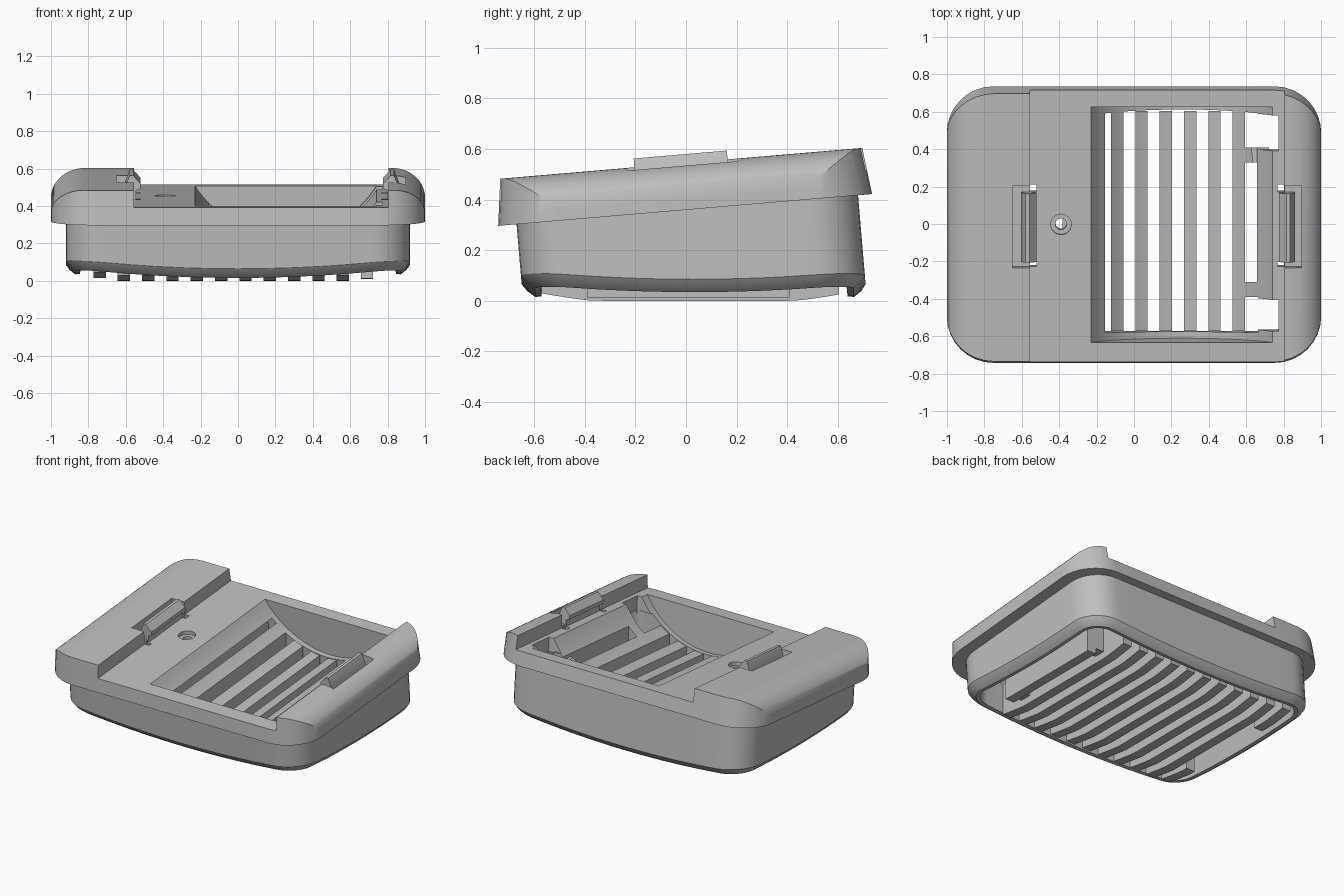
import bpy, bmesh, math
from mathutils import Matrix, Vector

cube = bpy.data.objects.get("Cube")
if cube:
    bpy.data.objects.remove(cube, do_unlink=True)

grey = bpy.data.materials.new("plain grey")
grey.use_nodes = True
colour = (0.52, 0.52, 0.52, 1)
grey.diffuse_color = colour
grey.node_tree.nodes["Principled BSDF"].inputs["Base Color"].default_value = colour

# The upper tray leans forward; its local z = 0 is the top of the raised ends
SLOPE = 0.085
TILT = Matrix.Translation((0, 0, 0.545)) @ Matrix.Rotation(math.atan(SLOPE), 4, 'X')
FLAT = Matrix.Identity(4)
FLOOR, UNDER, CEILING = -0.09, -0.185, -0.175


def add_loft(bm, rings):
    """Skin a list of equal-length point rings and cap both ends."""
    vs = [[bm.verts.new(p) for p in r] for r in rings]
    n = len(vs[0])
    for a, b in zip(vs, vs[1:]):
        for i in range(n):
            bm.faces.new((a[i], a[(i + 1) % n], b[(i + 1) % n], b[i]))
    bm.faces.new(vs[0])
    bm.faces.new(vs[-1])


def make(name, lofts, matrix=FLAT):
    bm = bmesh.new()
    for rings in lofts:
        add_loft(bm, rings)
    bm.transform(matrix)
    bmesh.ops.recalc_face_normals(bm, faces=bm.faces)
    mesh = bpy.data.meshes.new(name)
    bm.to_mesh(mesh)
    bm.free()
    mesh.materials.append(grey)
    ob = bpy.data.objects.new(name, mesh)
    bpy.context.collection.objects.link(ob)
    return ob


def along_y(profile, y0, y1):
    return [[(x, y, z) for x, z in profile] for y in (y0, y1)]


def along_x(profile, x0, x1):
    return [[(x, y, z) for y, z in profile] for x in (x0, x1)]


def box(x0, x1, y0, y1, z0, z1):
    return along_y([(x0, z0), (x1, z0), (x1, z1), (x0, z1)], y0, y1)


def disc(x, y, r, z0, z1, n=32):
    turn = [math.tau * i / n for i in range(n)]
    return [[(x + r * math.cos(a), y + r * math.sin(a), z) for a in turn] for z in (z0, z1)]


def arc(cx, cz, rx, rz, a0, a1, n):
    steps = [math.radians(a0 + (a1 - a0) * i / n) for i in range(n + 1)]
    return [(cx + rx * math.cos(a), cz + rz * math.sin(a)) for a in steps]


def rounded_rect(hx, hy, r, n=8, side=10):
    """Outline with arcs at the corners and subdivided straight sides."""
    corners = []
    for i, (sx, sy) in enumerate(((1, 1), (-1, 1), (-1, -1), (1, -1))):
        corners.append(arc(sx * (hx - r), sy * (hy - r), r, r, 90 * i, 90 * i + 90, n))
    pts = []
    for c, nxt in zip(corners, corners[1:] + corners[:1]):
        pts += c
        a, b = Vector(c[-1]), Vector(nxt[0])
        pts += [tuple(a.lerp(b, k / side)) for k in range(1, side)]
    return pts


def boolean(ob, cutter, operation='DIFFERENCE'):
    mod = ob.modifiers.new("cut", 'BOOLEAN')
    mod.operation, mod.object, mod.solver = operation, cutter, 'EXACT'
    bpy.context.view_layer.objects.active = ob
    bpy.ops.object.modifier_apply(modifier=mod.name)


# Tray: cross-section with two raised rounded ends, trimmed by a flared plan
section = ([(-1.0, UNDER)]
           + arc(-0.82, -0.14, 0.18, 0.14, 180, 90, 12)
           + [(-0.555, 0), (-0.555, FLOOR), (0.805, FLOOR), (0.805, 0)]
           + arc(0.83, -0.14, 0.17, 0.14, 90, 0, 12) + [(1.0, UNDER)])
tray = make("tray", [along_y(section, -0.9, 0.9)], TILT)
plan = [[(x, y - 0.019, z) for x, y in rounded_rect(1.001, hy, 0.25)]
        for hy, z in ((0.742, UNDER - 0.001), (0.717, 0.01))]
plan_cutter = make("plan_cutter", [plan], TILT)
boolean(tray, plan_cutter, 'INTERSECT')


# Lower body: leaning walls, crowned rim and a hollow opening underneath
def ceiling_z(y, local):
    return 0.545 + local + SLOPE * y


def crown(x, y):
    return 0.03 + 0.055 * (x / 0.92) ** 2 + 0.035 * (y / 0.68) ** 2


def body_ring(ix, iy, radius, height):
    ring = []
    for x, y in rounded_rect(0.92 - ix, 0.68 - iy, radius):
        z = height(x, y)
        ring.append((x, y + 0.006 + (0.35 - z) * SLOPE, z))
    return ring


body = make("lower_body", [[
    body_ring(0, 0, 0.2, lambda x, y: ceiling_z(y, -0.15)),
    body_ring(0, 0, 0.2, crown),
    body_ring(0.02, 0.02, 0.18, lambda x, y: crown(x, y) - 0.025),
    body_ring(0.05, 0.05, 0.15, lambda x, y: crown(x, y) - 0.045),
    body_ring(0.075, 0.075, 0.125, lambda x, y: crown(x, y) - 0.04),
    body_ring(0.12, 0.09, 0.08, lambda x, y: ceiling_z(y, CEILING)),
]])

# Slats across the opening, with upturned ends
def slat(x, y0, y1, lift):
    def low(y):
        return lift + 0.2 * max(0, -0.37 - y, y - 0.43) ** 1.2
    ys = [y1 + (y0 - y1) * i / 24 for i in range(25)]
    profile = [(y0, ceiling_z(y0, CEILING)), (y1, ceiling_z(y1, CEILING))]
    return along_x(profile + [(y, low(y)) for y in ys], x - 0.033, x + 0.033)


parts = [slat(0.04 + 0.13 * k, -0.572, 0.605, 0) for k in range(-5, 5)]
for y0, y1 in ((-0.572, -0.33), (0.33, 0.605)):
    parts.append(slat(-0.74, y0, y1, 0.015))
slats = make("slats", parts)
end_plate = make("end_plate", [slat(0.69, -0.39, 0.41, 0.01)])
bridges = make("plate_bridges", [box(0.59, 0.66, y0, y1, 0.05, 0.36)
                                 for y0, y1 in ((-0.39, -0.31), (0.33, 0.41))])

# Cutters: round-bottomed trough, corner openings, clip recesses, screw hole
bowl = arc(0.255, 0.219, 0.575, 0.575, 212.5, 327.5, 36)
trough_cutter = make("trough_cutter", [along_y(
    [(-0.23, 0.1)] + bowl + [(0.74, 0.1)], -0.643, 0.619)], TILT)
corners = make("corner_cutter", [box(0.61, 0.773, y0, y1, -0.3, 0.02)
                                 for y0, y1 in ((-0.583, -0.415), (0.385, 0.575))], TILT)
recesses = make("recess_cutter", [box(-0.65, -0.53, -0.235, 0.205, -0.075, 0.05),
                                  box(0.78, 0.895, -0.235, 0.205, -0.075, 0.05)], TILT)
notches = make("notch_cutter", [box(x, x + 0.035, y0, y1, -0.3, 0.02)
                                for x in (-0.556, 0.767)
                                for y0, y1 in ((-0.235, -0.212), (0.165, 0.205))], TILT)
sink = make("sink_cutter", [disc(-0.39, -0.01, 0.055, FLOOR - 0.025, 0)], TILT)
hole = make("hole_cutter", [disc(-0.39, -0.01, 0.03, -0.3, 0)], TILT)
for cutter in (trough_cutter, corners, recesses, notches, sink, hole):
    boolean(tray, cutter)
for ob in (body, slats, end_plate, bridges):
    boolean(ob, trough_cutter)
for cutter in (corners, notches, hole):
    boolean(body, cutter)
for cutter in (plan_cutter, trough_cutter, corners, recesses, notches, sink, hole):
    bpy.data.objects.remove(cutter, do_unlink=True)

# Snap clips, one in each raised end, facing each other
hook = [(-0.605, -0.1), (-0.605, -0.03), (-0.58, 0.035), (-0.56, 0.035),
        (-0.52, -0.01), (-0.52, -0.035), (-0.545, -0.045), (-0.545, -0.1)]
clip_right = make("right_clip", [along_y(hook, -0.205, 0.165)], TILT)
clip_left = make("left_clip", [along_y([(0.255 - x, z) for x, z in hook], -0.205, 0.165)], TILT)

# Smooth the curves, keep the hard edges
bpy.ops.object.select_all(action='DESELECT')
for ob in (tray, body, slats, end_plate, bridges, clip_left, clip_right):
    ob.select_set(True)
bpy.context.view_layer.objects.active = tray
bpy.ops.object.shade_smooth_by_angle(angle=math.radians(30))
